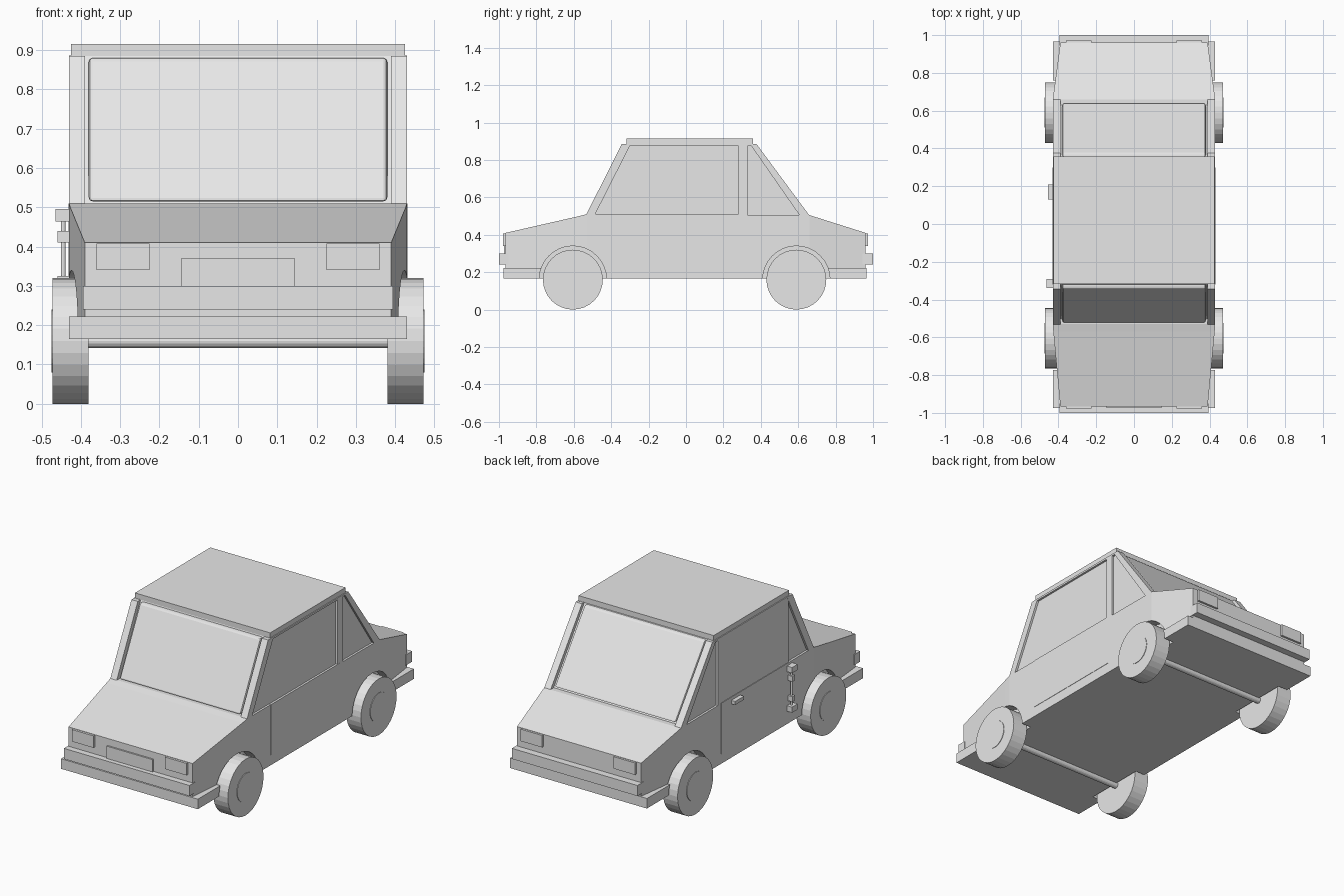
import bpy
import bmesh
import math
from mathutils import Matrix, Vector

if "Cube" in bpy.data.objects:
    bpy.data.objects.remove(bpy.data.objects["Cube"], do_unlink=True)

GREY = (0.8, 0.8, 0.8, 1.0)
paint = bpy.data.materials.new("light_grey")
paint.use_nodes = True
paint.diffuse_color = GREY
paint.node_tree.nodes["Principled BSDF"].inputs["Base Color"].default_value = GREY


def finish(name, bm):
    bmesh.ops.recalc_face_normals(bm, faces=bm.faces)
    mesh = bpy.data.meshes.new(name)
    bm.to_mesh(mesh)
    bm.free()
    mesh.materials.append(paint)
    obj = bpy.data.objects.new(name, mesh)
    bpy.context.collection.objects.link(obj)
    return obj


def loft(name, rings):
    """Closed skin through rings of equal length."""
    bm = bmesh.new()
    rows = [[bm.verts.new(p) for p in ring] for ring in rings]
    for a, b in zip(rows, rows[1:]):
        for i in range(len(a)):
            j = (i + 1) % len(a)
            bm.faces.new((a[i], a[j], b[j], b[i]))
    bm.faces.new(rows[0])
    bm.faces.new(rows[-1])
    return finish(name, bm)


def prism(name, profile, x0, x1):
    """Side profile in (y, z) stretched from x0 to x1."""
    return loft(name, [[(x, y, z) for y, z in profile] for x in (x0, x1)])


def box(name, x, y, z):
    return prism(name, [(y[0], z[0]), (y[1], z[0]), (y[1], z[1]), (y[0], z[1])], *x)


def cylinder(name, centre, radius, length, axis="X", sides=32):
    bm = bmesh.new()
    turn = Matrix.Rotation(math.pi / 2, 4, "Y") if axis == "X" else Matrix()
    bmesh.ops.create_cone(bm, cap_ends=True, segments=sides, radius1=radius,
                          radius2=radius, depth=length,
                          matrix=Matrix.Translation(Vector(centre)) @ turn)
    return finish(name, bm)


def bevel(obj, width):
    mod = obj.modifiers.new("Bevel", "BEVEL")
    mod.width = width
    mod.segments = 2


SIDES = (("left", 1), ("right", -1))
AXLES = (("front", -0.605), ("rear", 0.59))

# Main body: tapered bonnet and boot, straight middle
stations = [(-0.965, 0.39, 0.41), (-0.57, 0.427, 0.5), (-0.53, 0.43, 0.51),
            (0.66, 0.43, 0.505), (0.96, 0.39, 0.41)]
body = loft("body", [[(-w, y, 0.18), (w, y, 0.18), (w, y, top), (-w, y, top)]
                     for y, w, top in stations])

# Lower skirt that runs to both ends
skirt = box("lower_skirt", (-0.43, 0.43), (-0.975, 0.965), (0.165, 0.222))

# Wheel arches cut into body and skirt
for end, y in AXLES:
    for side, s in SIDES:
        cutter = cylinder("arch_cutter", (s * 0.44, y, 0.16), 0.18, 0.14)
        for target in (body, skirt):
            mod = target.modifiers.new("Arch", "BOOLEAN")
            mod.operation = "DIFFERENCE"
            mod.solver = "EXACT"
            mod.object = cutter
            bpy.context.view_layer.objects.active = target
            bpy.ops.object.modifier_apply(modifier=mod.name)
        bpy.data.objects.remove(cutter, do_unlink=True)

# Wheels, hub caps and axles
for end, y in AXLES:
    cylinder(end + "_axle", (0, y, 0.16), 0.018, 0.8, sides=16)
    for side, s in SIDES:
        cylinder(f"{end}_{side}_wheel", (s * 0.426, y, 0.16), 0.16, 0.092)
        cylinder(f"{end}_{side}_hub_cap", (s * 0.471, y, 0.16), 0.08, 0.008)

# Bumpers, lamps and front plate
box("front_bumper", (-0.395, 0.395), (-1.0, -0.95), (0.24, 0.3))
box("rear_bumper", (-0.395, 0.395), (0.945, 1.0), (0.24, 0.3))
box("number_plate", (-0.145, 0.145), (-0.974, -0.96), (0.3, 0.37))
for side, s in SIDES:
    span = (s * 0.225, s * 0.36)
    box(side + "_headlight", span, (-0.978, -0.95), (0.34, 0.408))
    box(side + "_tail_light", span, (0.95, 0.972), (0.34, 0.408))

# Cabin: side glass block, roof slab, windscreens
prism("side_glass", [(-0.505, 0.5), (-0.315, 0.89), (0.35, 0.89), (0.635, 0.5)],
      -0.418, 0.418)
box("roof", (-0.425, 0.425), (-0.318, 0.358), (0.885, 0.915))
bevel(prism("windscreen", [(-0.525, 0.515), (-0.34, 0.88), (-0.3, 0.88), (-0.48, 0.515)],
            -0.38, 0.38), 0.01)
bevel(prism("rear_window", [(0.642, 0.515), (0.372, 0.88), (0.33, 0.88), (0.59, 0.515)],
            -0.38, 0.38), 0.01)

# Pillars, window rails and doors on both sides
for side, s in SIDES:
    inner, outer = s * 0.39, s * 0.43
    prism(side + "_front_pillar",
          [(-0.535, 0.505), (-0.343, 0.885), (-0.295, 0.885), (-0.488, 0.505)],
          inner, outer)
    box(side + "_middle_pillar", (inner, outer), (0.28, 0.328), (0.5, 0.886))
    prism(side + "_rear_pillar",
          [(0.662, 0.5), (0.377, 0.885), (0.342, 0.885), (0.61, 0.5)], inner, outer)
    box(side + "_window_rail", (inner, outer), (-0.32, 0.36), (0.875, 0.886))
    box(side + "_door", (s * 0.42, s * 0.432), (-0.32, 0.3), (0.222, 0.51))

# Right door: flush upper panel, handle, hinges and hinge rod
box("right_door_window", (-0.429, -0.41), (-0.31, 0.285), (0.51, 0.88))
box("door_handle", (-0.456, -0.43), (0.13, 0.21), (0.472, 0.492))
for label, z in (("upper", 0.48), ("lower", 0.255)):
    box(label + "_hinge", (-0.464, -0.43), (-0.34, -0.29), (z - 0.016, z + 0.016))
for label, z in (("upper", 0.425), ("lower", 0.31)):
    box(label + "_hinge_collar", (-0.459, -0.43), (-0.325, -0.3), (z - 0.015, z + 0.015))
cylinder("hinge_rod", (-0.445, -0.312, 0.368), 0.006, 0.24, axis="Z", sides=12)
